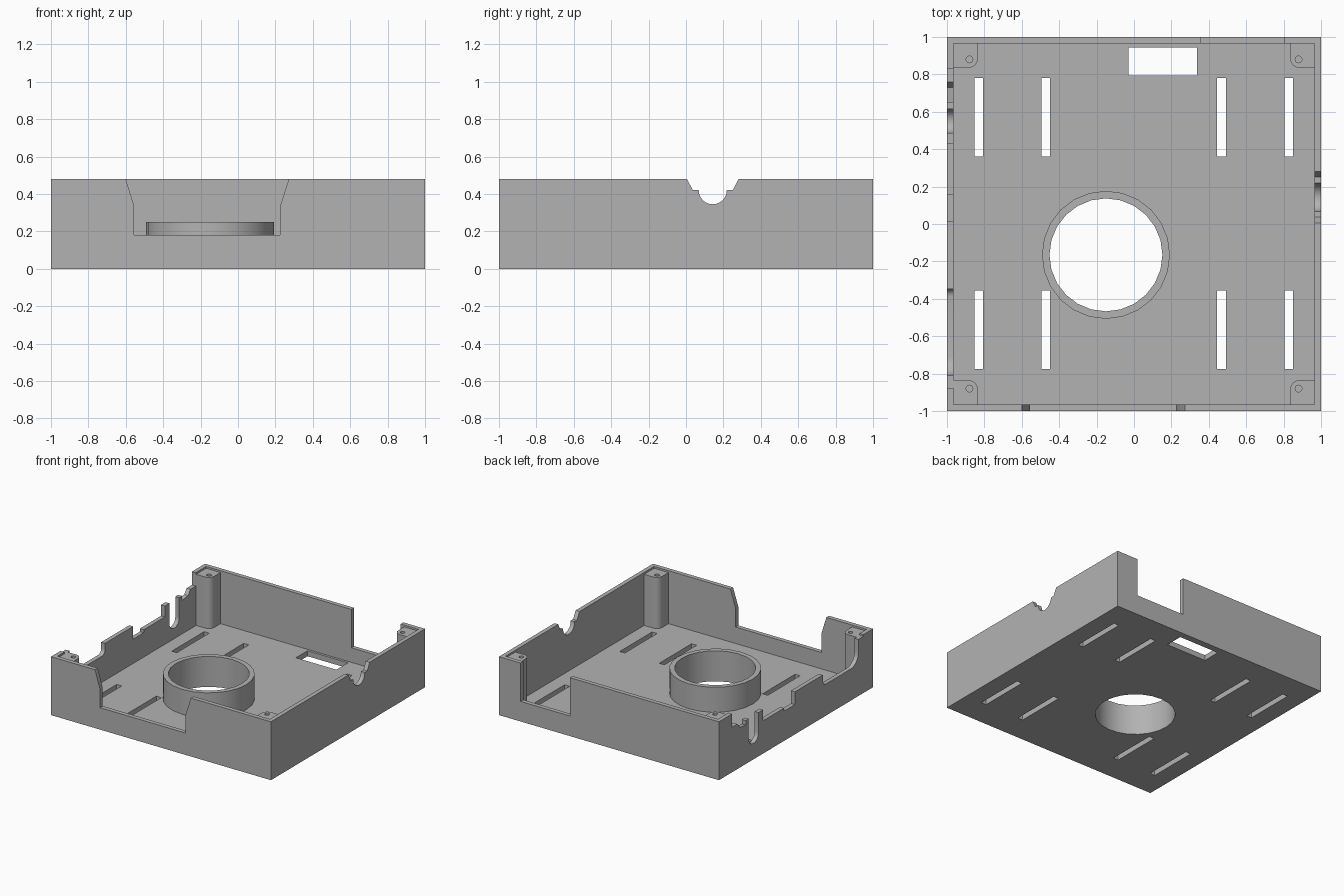
import bpy, bmesh, math
from mathutils import Vector

cube = bpy.data.objects.get("Cube")
if cube:
    bpy.data.objects.remove(cube, do_unlink=True)

grey = bpy.data.materials.new("matte grey")
grey.use_nodes = True
colour = (0.45, 0.45, 0.45, 1)
grey.diffuse_color = colour
grey.node_tree.nodes["Principled BSDF"].inputs["Base Color"].default_value = colour

HEIGHT, FLOOR, INNER, POST = 0.48, 0.045, 0.965, 0.835
OVER = 0.6       # cutters reach above the rim
POST_TOP = 0.465


def prism(name, points, axis, lo, hi):
    """Extrude a 2D outline along the x, y or z axis."""
    place = {"x": lambda a, b, d: (d, a, b),
             "y": lambda a, b, d: (a, d, b),
             "z": lambda a, b, d: (a, b, d)}[axis]
    bm = bmesh.new()
    face = bm.faces.new([bm.verts.new(place(a, b, lo)) for a, b in points])
    out = bmesh.ops.extrude_face_region(bm, geom=[face])
    moved = [v for v in out["geom"] if isinstance(v, bmesh.types.BMVert)]
    bmesh.ops.translate(bm, verts=moved, vec=Vector(place(0, 0, hi - lo)))
    bmesh.ops.recalc_face_normals(bm, faces=bm.faces)
    mesh = bpy.data.meshes.new(name)
    bm.to_mesh(mesh)
    bm.free()
    mesh.materials.append(grey)
    obj = bpy.data.objects.new(name, mesh)
    bpy.context.collection.objects.link(obj)
    return obj


def rect(x0, x1, y0, y1):
    return [(x0, y0), (x1, y0), (x1, y1), (x0, y1)]


def arc(cx, cy, r, start, end, steps):
    angles = [math.radians(start + (end - start) * i / steps) for i in range(steps + 1)]
    return [(cx + r * math.cos(a), cy + r * math.sin(a)) for a in angles]


def combine(tool, operation="DIFFERENCE"):
    """Apply a boolean to the tray and discard the tool."""
    tool.hide_render = True
    mod = tray.modifiers.new(tool.name, "BOOLEAN")
    mod.operation, mod.solver, mod.object = operation, "EXACT", tool
    bpy.context.view_layer.objects.active = tray
    bpy.ops.object.modifier_apply(modifier=mod.name)
    bpy.data.objects.remove(tool, do_unlink=True)


def cut(points, axis, lo, hi):
    combine(prism("cutter", points, axis, lo, hi))


# Tray block, hollowed so that four rounded screw posts remain in the corners
tray = prism("enclosure_tray", rect(-1, 1, -1, 1), "z", 0, HEIGHT)
cavity = []
for quarter in range(4):
    turn = math.radians(90 * quarter)
    corner = [(INNER, POST)] + arc(POST + 0.05, POST + 0.05, 0.05, 270, 180, 6) + [(POST, INNER)]
    cavity += [(x * math.cos(turn) - y * math.sin(turn),
                x * math.sin(turn) + y * math.cos(turn)) for x, y in corner]
cut(cavity, "z", FLOOR, OVER)
cut(rect(-INNER, INNER, -INNER, INNER), "z", POST_TOP, OVER)

# Screw holes
for sx in (-1, 1):
    for sy in (-1, 1):
        cut(arc(sx * 0.88, sy * 0.88, 0.018, 0, 345, 23), "z", 0.2, OVER)

# Round collar and its opening through the floor
CX, CY = -0.15, -0.165
combine(prism("collar", arc(CX, CY, 0.342, 0, 345, 23), "z", 0.02, 0.25), "UNION")
cut(arc(CX, CY, 0.302, 0, 345, 23), "z", -0.1, OVER)

# Floor vents and cable window
for x in (-0.831, -0.471, 0.468, 0.828):
    for y in (-0.565, 0.57):
        cut(rect(x - 0.023, x + 0.023, y - 0.21, y + 0.21), "z", -0.1, 0.1)
cut(rect(-0.03, 0.338, 0.795, 0.945), "z", -0.1, 0.1)

# Front opening with flared top
cut([(-0.6, OVER), (-0.6, HEIGHT), (-0.555, 0.335), (-0.555, 0.18),
     (0.225, 0.18), (0.225, 0.335), (0.272, HEIGHT), (0.272, OVER)], "y", -1.1, -0.95)

# Back opening
cut(rect(0.355, 0.803, 0.165, OVER), "y", 0.95, 1.1)

# Left wall: flared cable notch with a round bottom
cut([(0.005, OVER), (0.005, HEIGHT), (0.037, 0.42), (0.068, 0.42)]
    + arc(0.143, 0.42, 0.075, 180, 360, 16)[1:]
    + [(0.25, 0.42), (0.28, HEIGHT), (0.28, OVER)], "x", 0.95, 1.1)

# Right wall: lowered rim with connector cut-outs
profile = [(0.83, OVER), (0.83, 0.37), (0.76, 0.37), (0.73, 0.33), (0.652, 0.32),
           (0.652, 0.357), (0.615, 0.357)]
profile += arc(0.551, 0.195, 0.064, 0, -180, 12)
profile += [(0.487, 0.36), (0.428, 0.36), (0.428, 0.27), (0.155, 0.27),
            (0.155, 0.245), (0.016, 0.245), (0.016, 0.35), (-0.348, 0.35)]
profile += arc(-0.388, 0.3, 0.04, 0, -90, 5)
profile += arc(-0.71, 0.36, 0.1, 270, 180, 8)
profile += [(-0.81, OVER)]
cut(profile, "x", -1.1, -0.95)
cut(rect(-0.877, -0.8, POST_TOP, OVER), "x", -1.1, -0.95)

# Smooth the round surfaces and keep the edges sharp
bpy.ops.object.select_all(action="DESELECT")
tray.select_set(True)
bpy.context.view_layer.objects.active = tray
bpy.ops.object.shade_smooth_by_angle(angle=math.radians(25))
